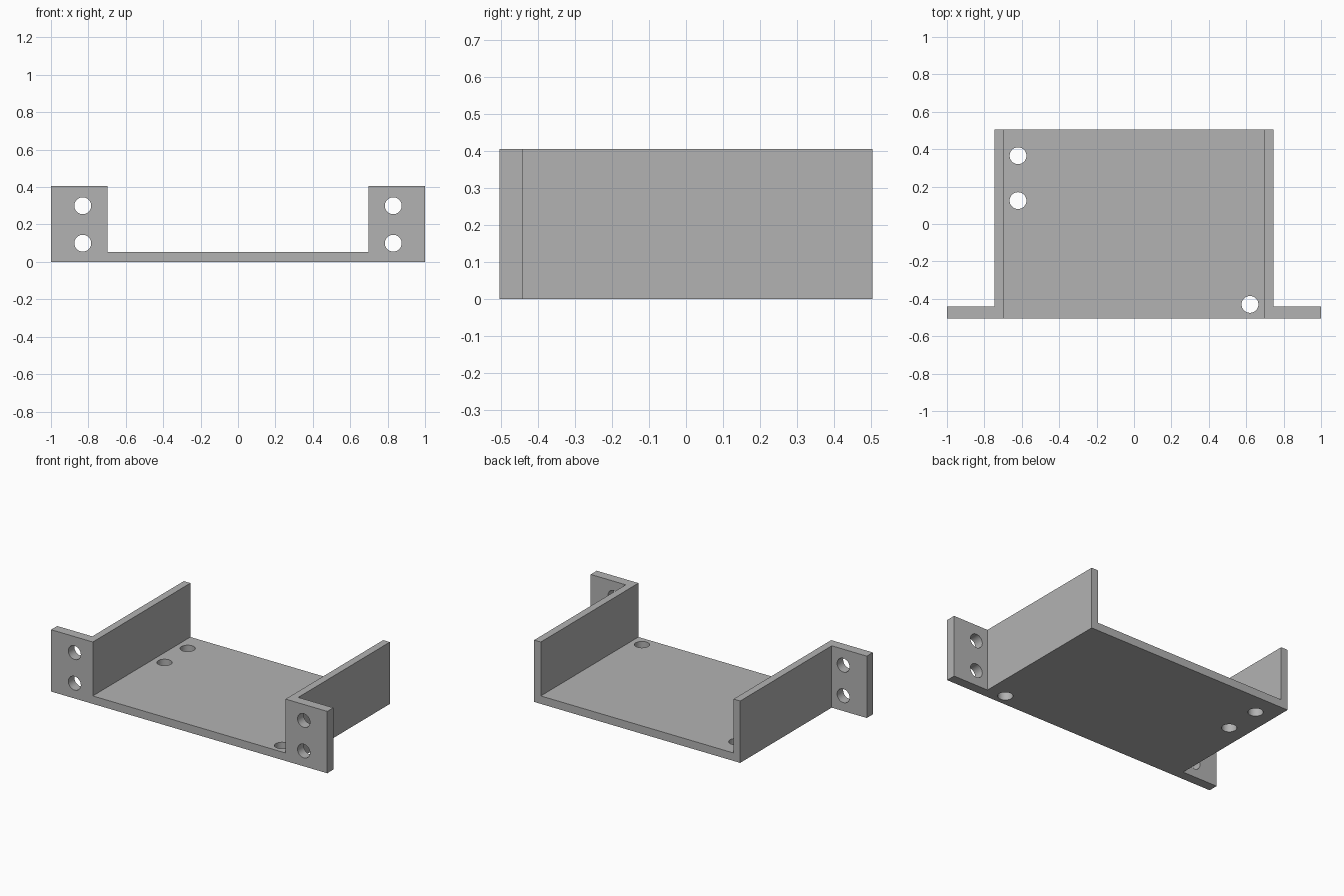
import bpy
import bmesh
from mathutils import Matrix, Vector

if "Cube" in bpy.data.objects:
    bpy.data.objects.remove(bpy.data.objects["Cube"], do_unlink=True)

# Main sizes
HEIGHT, DEPTH = 0.405, 0.505
WALL_OUT, WALL_IN = 0.746, 0.698
EAR_OUT, EAR_BACK = 1.0, -0.442
FLOOR = 0.052
HOLE_R = 0.045

grey = bpy.data.materials.new("plain grey")
grey.use_nodes = True
colour = (0.45, 0.45, 0.45, 1)
grey.diffuse_color = colour
grey.node_tree.nodes["Principled BSDF"].inputs["Base Color"].default_value = colour


def make_object(name, bm):
    bmesh.ops.recalc_face_normals(bm, faces=bm.faces)
    mesh = bpy.data.meshes.new(name)
    bm.to_mesh(mesh)
    bm.free()
    mesh.materials.append(grey)
    obj = bpy.data.objects.new(name, mesh)
    bpy.context.collection.objects.link(obj)
    return obj


def make_box(name, low, high):
    low, high = Vector(low), Vector(high)
    bm = bmesh.new()
    place = Matrix.Translation((low + high) / 2) @ Matrix.Diagonal((*(high - low), 1))
    bmesh.ops.create_cube(bm, size=1, matrix=place)
    return make_object(name, bm)


def make_drill(name, centre, axis):
    bm = bmesh.new()
    turn = Vector(axis).to_track_quat("Z", "Y").to_matrix().to_4x4()
    bmesh.ops.create_cone(bm, cap_ends=True, segments=48, radius1=HOLE_R,
                          radius2=HOLE_R, depth=0.2,
                          matrix=Matrix.Translation(centre) @ turn)
    return make_object(name, bm)


# Solid block with mounting ears, extruded from its plan outline
half = [(WALL_OUT, DEPTH), (WALL_OUT, EAR_BACK), (EAR_OUT, EAR_BACK), (EAR_OUT, -DEPTH)]
outline = half + [(-x, y) for x, y in reversed(half)]
bm = bmesh.new()
base = bm.faces.new([bm.verts.new((x, y, 0)) for x, y in outline])
top = bmesh.ops.extrude_face_region(bm, geom=[base])["geom"]
bmesh.ops.translate(bm, vec=(0, 0, HEIGHT),
                    verts=[g for g in top if isinstance(g, bmesh.types.BMVert)])
bracket = make_object("mounting_bracket", bm)

# Open channel between the side walls
cutters = [make_box("channel_cutter", (-WALL_IN, -1, FLOOR), (WALL_IN, 1, 1))]

# Screw holes through the floor
for x, y in [(-0.62, 0.365), (-0.62, 0.125), (0.62, -0.43)]:
    cutters.append(make_drill("floor_hole_cutter", (x, y, 0), (0, 0, 1)))

# Screw holes through both ears
for side in (-1, 1):
    for z in (0.1, 0.3):
        cutters.append(make_drill("ear_hole_cutter", (side * 0.83, -0.47, z), (0, 1, 0)))

# Apply the cuts and remove the cutters
for cutter in cutters:
    cutter.hide_render = True
    cut = bracket.modifiers.new("cut", "BOOLEAN")
    cut.operation = "DIFFERENCE"
    cut.solver = "EXACT"
    cut.object = cutter
graph = bpy.context.evaluated_depsgraph_get()
result = bpy.data.meshes.new_from_object(bracket.evaluated_get(graph))
bracket.modifiers.clear()
bracket.data = result
result.name = "mounting_bracket"
for cutter in cutters:
    bpy.data.objects.remove(cutter, do_unlink=True)

# Round hole walls, crisp edges
bpy.ops.object.select_all(action="DESELECT")
bracket.select_set(True)
bpy.context.view_layer.objects.active = bracket
bpy.ops.object.shade_smooth_by_angle()
